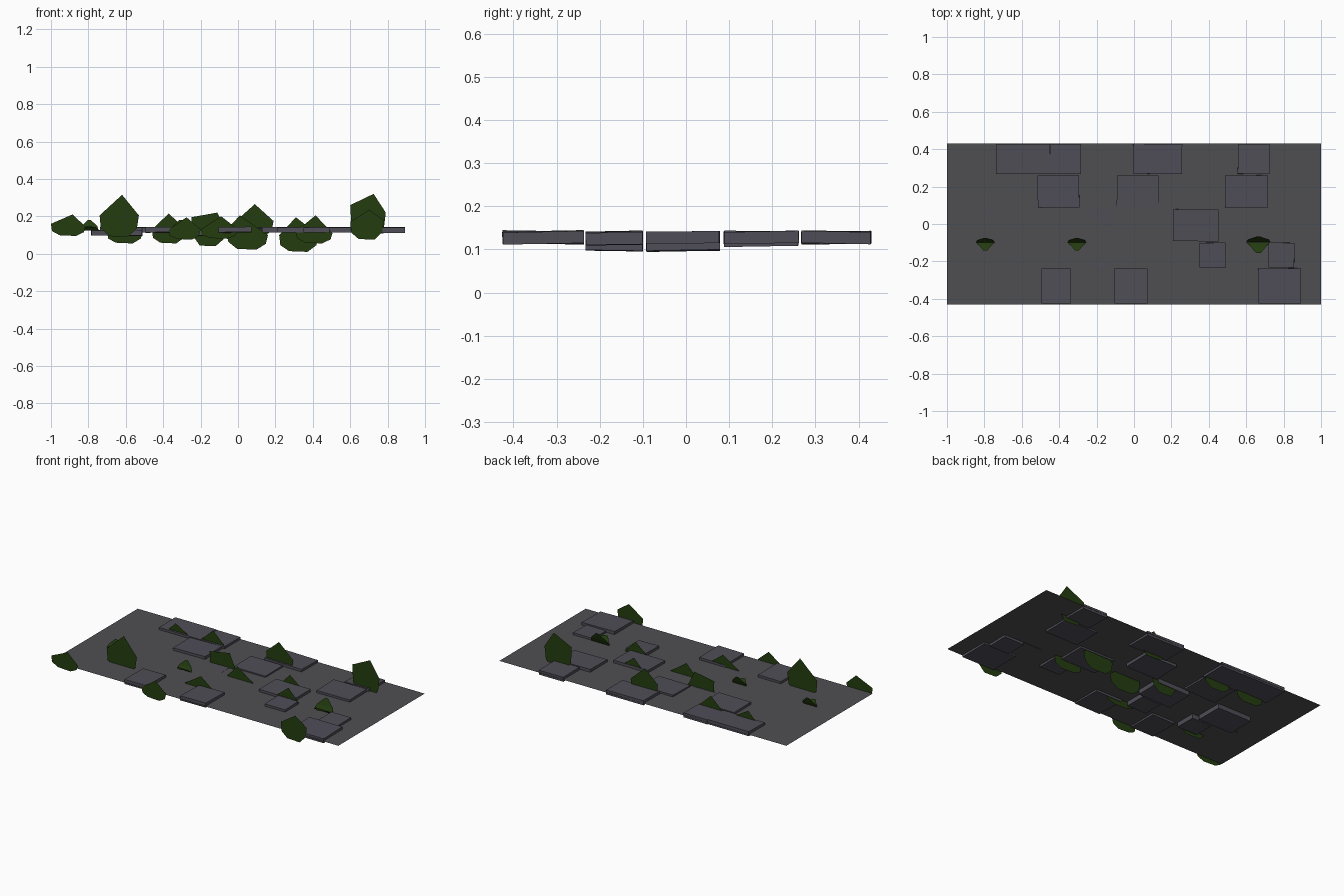
import bpy, bmesh, random
from math import radians
from mathutils import Matrix, Vector

if "Cube" in bpy.data.objects:
    bpy.data.objects.remove(bpy.data.objects["Cube"])
random.seed(4)
PLANE_Z = 0.126

def material(name, rgb):
    m = bpy.data.materials.new(name)
    m.diffuse_color = (*rgb, 1)
    m.use_nodes = True
    m.node_tree.nodes["Principled BSDF"].inputs["Base Color"].default_value = m.diffuse_color
    return m

ground_mat = material("dark ground grey", (0.078, 0.078, 0.086))
stone_mat = material("paving grey violet", (0.078, 0.075, 0.095))
leaf_mat = material("deep leaf green", (0.018, 0.046, 0.005))

def finish(bm, name, mat):
    me = bpy.data.meshes.new(name)
    bm.to_mesh(me)
    bm.free()
    me.materials.append(mat)
    ob = bpy.data.objects.new(name, me)
    bpy.context.collection.objects.link(ob)
    return ob

# Flat ground sheet
bm = bmesh.new()
bm.faces.new([bm.verts.new((x, y, PLANE_Z)) for x, y in
              ((-1, -.43), (1, -.43), (1, .43), (-1, .43))])
finish(bm, "ground", ground_mat)

# Paving slabs by row: (y low, y high, [(x left, x right, raised)])
rows = [
    (-.425, -.237, [(-.495, -.337, 1), (-.105, .073, 1), (.665, .893, 1)]),
    (-.232, -.100, [(-.650, -.512, 0), (-.280, -.147, 0), (.350, .490, 1), (.720, .857, .8)]),
    (-.092, .078, [(-.785, -.550, 0), (-.337, -.112, 0), (.210, .452, 1)]),
    (.088, .260, [(-.515, -.293, 1), (-.092, .130, .6), (.487, .715, 1)]),
    (.268, .428, [(-.737, -.450, 1), (-.448, -.283, .9), (-.005, .257, 1), (.555, .725, 1)]),
]

def slab(x0, x1, y0, y1, zc, h=.028):
    bm = bmesh.new()
    bmesh.ops.create_cube(bm, size=1)
    tilt = lambda a: radians(random.uniform(-a, a))
    m = (Matrix.Translation(((x0 + x1) / 2, (y0 + y1) / 2, zc))
         @ Matrix.Rotation(tilt(1.4), 4, 'X') @ Matrix.Rotation(tilt(.8), 4, 'Y')
         @ Matrix.Rotation(tilt(.8), 4, 'Z')
         @ Matrix.Diagonal((x1 - x0, y1 - y0, h, 1)))
    bmesh.ops.transform(bm, matrix=m, verts=bm.verts)
    finish(bm, "paving_slab", stone_mat)

for y0, y1, slabs in rows:
    for x0, x1, raised in slabs:
        slab(x0, x1, y0, y1, .111 + .017 * raised)

# Upright leaf cards: left, right, peak x, peak z, left/right shoulder z, bottom z, y
cards = [
    (-1.0, -.815, -.885, .21, .16, .145, .095, -.43),
    (-.74, -.53, -.62, .315, .205, .205, .09, -.25),
    (-.70, -.51, -.63, .19, .12, .12, .055, .28),
    (-.46, -.28, -.37, .215, .13, .13, .055, .28),
    (-.37, -.20, -.275, .195, .13, .13, .075, -.43),
    (-.25, -.07, -.11, .22, .195, .13, .04, .075),
    (-.20, .00, -.09, .20, .13, .13, .08, -.24),
    (-.06, .16, .01, .205, .13, .10, .022, -.02),
    (.00, .19, .09, .265, .185, .175, .09, .28),
    (.22, .43, .31, .195, .10, .10, .01, .075),
    (.31, .505, .415, .205, .12, .11, .055, -.09),
    (.60, .79, .725, .32, .26, .22, .09, .28),
    (.60, .78, .70, .235, .17, .18, .075, -.43),
]
for l, r, px, pz, sl, sr, b, y in cards:
    w = r - l
    ml, mr = b + (sl - b) * .4, b + (sr - b) * .4
    pts = [(px, pz), (l, sl), (l + .03 * w, ml), (l + .25 * w, b + .004),
           (r - .28 * w, b), (r - .05 * w, mr), (r, sr)]
    bm = bmesh.new()
    bm.faces.new([bm.verts.new((x, y, z)) for x, z in pts])
    finish(bm, "leaf", leaf_mat)

# Curled leaves: a leaning upright blade folded into a nearly flat front blade
for x, half in ((-.795, .05), (-.305, .05), (.665, .065)):
    prof = [(0.2, -.155, .153), (.7, -.115, .143), (1, -.098, .125),
            (.85, -.083, .155), (.15, -.067, .198)]
    bm = bmesh.new()
    k = half / .065
    rings = [[bm.verts.new((x + s * half * f, -.1 + (y + .1) * k, .125 + (z - .125) * k))
              for s in (-1, 1)] for f, y, z in prof]
    for a, b in zip(rings, rings[1:]):
        bm.faces.new((a[0], a[1], b[1], b[0]))
    finish(bm, "curled_leaf", leaf_mat)
